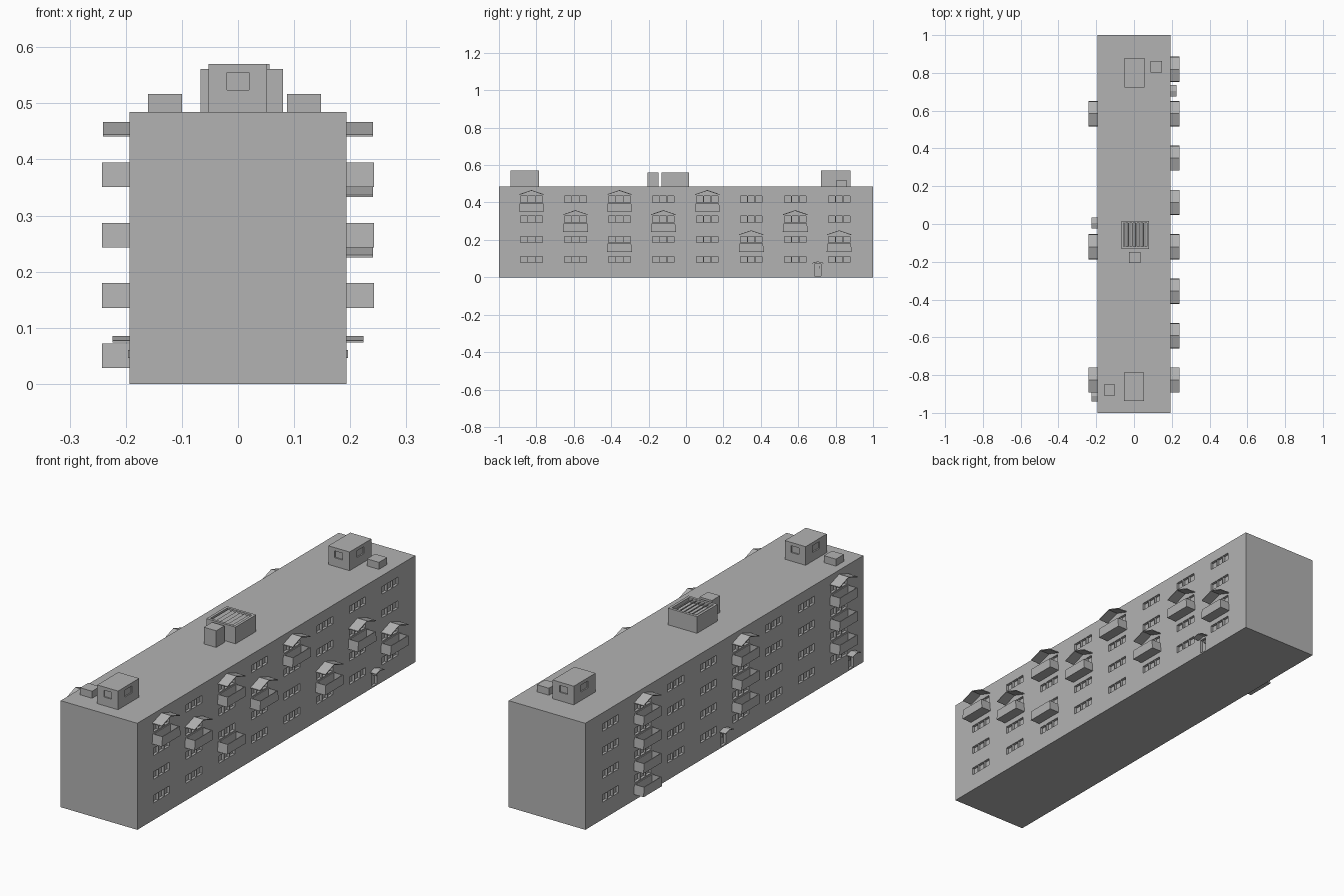
import bpy, bmesh
from math import radians
from mathutils import Matrix, Vector

if "Cube" in bpy.data.objects:
    bpy.data.objects.remove(bpy.data.objects["Cube"], do_unlink=True)

grey = bpy.data.materials.new("concrete grey")
grey.use_nodes = True
grey.diffuse_color = (0.45, 0.45, 0.45, 1)
grey.node_tree.nodes["Principled BSDF"].inputs["Base Color"].default_value = (0.45, 0.45, 0.45, 1)

WALL = 0.193            # half depth of the block
TOP = 0.485             # roof height
STOREY = 0.1075
BAYS = [-0.826 + 0.235 * i for i in range(8)]


def finish(name, bm):
    bmesh.ops.recalc_face_normals(bm, faces=bm.faces)
    mesh = bpy.data.meshes.new(name)
    bm.to_mesh(mesh)
    bm.free()
    mesh.materials.append(grey)
    obj = bpy.data.objects.new(name, mesh)
    bpy.context.collection.objects.link(obj)
    return obj


def add_box(bm, x, y, z):
    """Axis-aligned box from three (low, high) ranges."""
    size = Matrix.Diagonal((x[1] - x[0], y[1] - y[0], z[1] - z[0], 1))
    centre = Vector((sum(x), sum(y), sum(z))) / 2
    return bmesh.ops.create_cube(bm, size=1, matrix=Matrix.Translation(centre) @ size)["verts"]


def box(name, x, y, z):
    bm = bmesh.new()
    add_box(bm, x, y, z)
    return finish(name, bm)


def carve(obj, boxes):
    """Cut a list of box-shaped recesses out of an object."""
    bm = bmesh.new()
    for b in boxes:
        add_box(bm, *b)
    cutter = finish("cutter", bm)
    cutter.hide_render = True
    mod = obj.modifiers.new("recesses", "BOOLEAN")
    mod.operation, mod.solver, mod.object = "DIFFERENCE", "EXACT", cutter
    bpy.context.view_layer.objects.active = obj
    bpy.ops.object.modifier_apply(modifier=mod.name)
    bpy.data.objects.remove(cutter, do_unlink=True)


def span(side, inner, outer):
    """x range on the given side of the block."""
    return tuple(sorted((side * inner, side * outer)))


def balcony(name, side, y, z):
    """Open tub, slightly wider at the bottom."""
    bm = bmesh.new()
    verts = add_box(bm, span(side, WALL, 0.242), (y - 0.067, y + 0.067), (z, z + 0.044))
    for v in verts:
        if v.co.z > z + 0.02:
            v.co.y += 0.004 if v.co.y < y else -0.004
    bm.normal_update()
    rim = [f for f in bm.faces if f.normal.z > 0.9]
    bmesh.ops.inset_region(bm, faces=rim, thickness=0.005)
    # push a floor down inside the rim
    inner = bmesh.ops.extrude_face_region(bm, geom=rim)["geom"]
    bmesh.ops.delete(bm, geom=rim, context="FACES")
    bmesh.ops.translate(bm, vec=(0, 0, -0.038),
                        verts=[g for g in inner if isinstance(g, bmesh.types.BMVert)])
    finish(name, bm)


def gable(name, side, y, peak, half, rise, reach, thick=0.004):
    """Thin pitched cover with its ridge pointing out from the wall."""
    bm = bmesh.new()
    eave = peak - rise
    profile = [(-half, eave), (0, peak), (half, eave),
               (half, eave - thick), (0, peak - thick), (-half, eave - thick)]
    verts = [bm.verts.new((side * WALL, y + py, pz)) for py, pz in profile]
    faces = [bm.faces.new([verts[i] for i in ids]) for ids in ((0, 1, 4, 5), (1, 2, 3, 4))]
    out = bmesh.ops.extrude_face_region(bm, geom=faces, use_keep_orig=True)["geom"]
    bmesh.ops.translate(bm, vec=(side * (reach - WALL), 0, 0),
                        verts=[g for g in out if isinstance(g, bmesh.types.BMVert)])
    finish(name, bm)


# Main block with triple-pane windows and entrances recessed
DOORS = [(1, 0.705), (-1, 0.005), (-1, -0.91)]
recesses = []
for side in (1, -1):
    x = span(side, WALL - 0.012, WALL + 0.02)
    for bay in BAYS:
        for floor in range(4):
            z = 0.078 + STOREY * floor
            for pane in (-1, 0, 1):
                y = bay + 0.04 * pane
                recesses.append((x, (y - 0.018, y + 0.018), (z, z + 0.034)))
for side, y in DOORS:
    recesses.append((span(side, WALL - 0.012, WALL + 0.02), (y - 0.018, y + 0.018), (0.006, 0.07)))
block = box("apartment_block", (-WALL, WALL), (-1, 1), (0, TOP))
carve(block, recesses)

# Entrance canopies and door handles
for side, y in DOORS:
    gable("entrance_canopy", side, y, 0.085, 0.03, 0.008, 0.224, 0.003)
    box("door_handle", span(side, WALL - 0.012, WALL + 0.003), (y + 0.008, y + 0.012), (0.046, 0.06))


def balcony_level(side, bay, floor, covered):
    z = 0.028 + STOREY * floor
    balcony("balcony", side, BAYS[bay], z)
    if covered:
        gable("balcony_roof", side, BAYS[bay], z + 0.116, 0.065, 0.022, 0.241)


# Scattered balconies on the right, stacked ones on the left
for bay, floor in enumerate((3, 2, 3, 2, 3, 1, 2, 1)):
    balcony_level(1, bay, floor, True)
balcony_level(1, 2, 1, False)
for bay, lowest in ((0, 1), (3, 1), (6, 0)):
    for floor in range(lowest, 4):
        balcony_level(-1, bay, floor, floor == 3)

# Stair houses with recessed windows on all four sides
for name, x, y in (("front_stair_house", (-0.053, 0.052), (-0.937, -0.785)),
                   ("back_stair_house", (-0.051, 0.056), (0.723, 0.88))):
    house = box(name, x, y, (TOP, 0.57))
    cx, cy = 0, sum(y) / 2
    z = (0.524, 0.555)
    d = 0.006
    wx, wy = (cx - 0.02, cx + 0.02), (cy - 0.025, cy + 0.025)
    carve(house, [(wx, (y[0] - d, y[0] + d), z), (wx, (y[1] - d, y[1] + d), z),
                  ((x[0] - d, x[0] + d), wy, z), ((x[1] - d, x[1] + d), wy, z)])

# Small roof boxes
box("front_roof_box", (-0.16, -0.10), (-0.907, -0.85), (TOP, 0.517))
box("back_roof_box", (0.087, 0.148), (0.803, 0.862), (TOP, 0.517))
box("vent_side_box", (-0.027, 0.035), (-0.207, -0.148), (TOP, 0.561))

# Ventilation unit with tilted slats in an open top
vent = box("vent_housing", (-0.067, 0.08), (-0.132, 0.016), (TOP, 0.561))
carve(vent, [((-0.055, 0.068), (-0.12, 0.004), (0.54, 0.58))])
bm = bmesh.new()
for i in range(6):
    x = -0.043 + 0.02 * i
    slat = add_box(bm, (x - 0.009, x + 0.009), (-0.12, 0.004), (0.549, 0.552))
    bmesh.ops.rotate(bm, verts=slat, cent=(x, 0, 0.5505), matrix=Matrix.Rotation(radians(30), 3, "Y"))
finish("vent_slats", bm)
